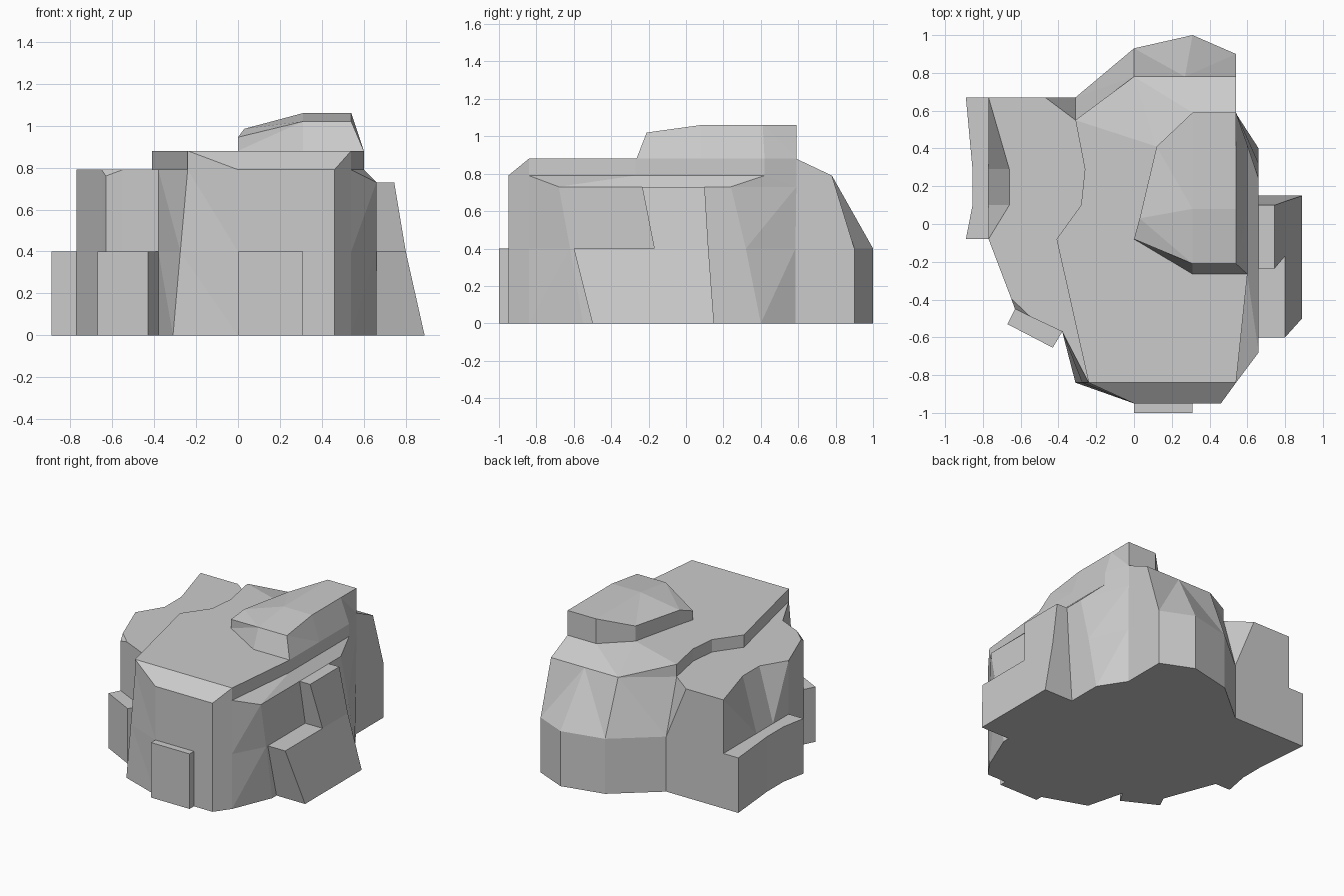
import bpy, bmesh


def loft(name, rings):
    """Skin matching rings of 3D points, cap both ends, merge repeated points."""
    bm = bmesh.new()
    loops = [[bm.verts.new(p) for p in ring] for ring in rings]
    n = len(loops[0])
    for a, b in zip(loops, loops[1:]):
        for i in range(n):
            j = (i + 1) % n
            bm.faces.new((a[i], a[j], b[j], b[i]))
    bm.faces.new(loops[0][::-1])
    bm.faces.new(loops[-1])
    bmesh.ops.remove_doubles(bm, verts=bm.verts, dist=0.0005)
    bmesh.ops.triangulate(bm, faces=[f for f in bm.faces if len(f.verts) > 3])
    bmesh.ops.recalc_face_normals(bm, faces=bm.faces)
    me = bpy.data.meshes.new(name)
    bm.to_mesh(me)
    bm.free()
    ob = bpy.data.objects.new(name, me)
    bpy.context.collection.objects.link(ob)
    return ob


def flat(points, z):
    return [(x, y, z) for x, y in points]


def prism(name, points, z0, z1):
    return loft(name, [flat(points, z0), flat(points, z1)])


def rect(x0, x1, y0, y1, z):
    return [(x0, y0, z), (x1, y0, z), (x1, y1, z), (x0, y1, z)]


# Lower mass: footprint, waist at 0.4, shoulder, then the sloped right ledge
base = [(-.31, -.84), (0, -.95), (.46, -.95), (.54, -.84), (.66, -.55),
        (.66, .4), (.54, .585), (.54, .9), (.31, 1), (0, .93),
        (-.31, .67), (-.47, .67), (-.77, .67), (-.77, .29), (-.77, .1),
        (-.77, -.08), (-.65, -.395), (-.63, -.45), (-.55, -.49), (-.38, -.57)]
waist = list(base)
waist[0], waist[4], waist[5] = (-.275, -.84), (.66, -.62), (.66, .32)
shoulder = flat(base, .79)
shoulder[0] = (-.24, -.84, .79)
shoulder[3:11] = [(.54, -.84, .73), (.66, -.68, .73), (.66, .24, .73),
                  (.54, .59, .73), (.54, .78, .79), (.27, .78, .79),
                  (0, .78, .79), (-.31, .55, .79)]
shoulder[13:15] = [(-.66, .29, .79), (-.66, .1, .79)]
shoulder[17] = (-.63, -.45, .76)
ledge = list(shoulder)
ledge[3:7] = [(.54, -.84, .79), (.6, -.27, .79), (.6, .42, .79), (.54, .59, .79)]
loft("lower_rock", [flat(base, 0), flat(waist, .4), shoulder, ledge])

# Top slab with bevelled front and sloping back (repeated points make triangles)
left_edge = [(-.31, .55), (-.26, .29), (-.28, .1), (-.41, -.08)]
slab_low = [(-.24, -.84), (0, -.95), (.46, -.95), (.54, -.84), (.6, -.27),
            (.6, .42), (.54, .59), (.54, .78), (0, .78), (0, .78)] + left_edge
slab_high = [(-.24, -.84), (-.24, -.84), (.54, -.84), (.54, -.84), (.6, -.27),
             (.6, .42), (.54, .59), (.54, .59), (.31, .59), (.12, .41)] + left_edge
loft("top_slab", [flat(slab_low, .79), flat(slab_high, .88)])

# Raised cap: four cross-sections from front to back, each base then top
loft("cap", [
    [(0, -.08, .88), (.31, -.265, .88), (.6, -.265, .88),
     (.54, -.21, 1.02), (.31, -.21, 1.02), (0, -.08, .945)],
    [(.03, .03, .88), (.31, .08, .88), (.6, .08, .88),
     (.54, .08, 1.06), (.31, .08, 1.06), (.03, .03, .985)],
    [(.12, .41, .88), (.31, .41, .88), (.6, .42, .88),
     (.54, .41, 1.06), (.31, .41, 1.06), (.12, .41, .99)],
    [(.12, .41, .88), (.31, .59, .88), (.54, .59, .88),
     (.54, .59, 1.06), (.31, .59, 1.06), (.12, .41, .99)]])

# Right buttress in two steps
loft("buttress_lower", [rect(.64, .89, -.5, .15, 0), rect(.64, .80, -.6, .12, .4)])
loft("buttress_upper", [rect(.64, .80, -.17, .12, .4), rect(.64, .745, -.235, .1, .73)])

# Low blocks leaning on the left and front
prism("left_block", [(-.89, -.08), (-.77, -.08), (-.77, .67), (-.89, .67),
                     (-.855, .29), (-.855, .1)], 0, .4)
prism("corner_block", [(-.67, -.53), (-.43, -.655), (-.38, -.57), (-.63, -.45)], 0, .4)
prism("front_block", [(0, -1), (.31, -1), (.31, -.95), (0, -.95)], 0, .4)
